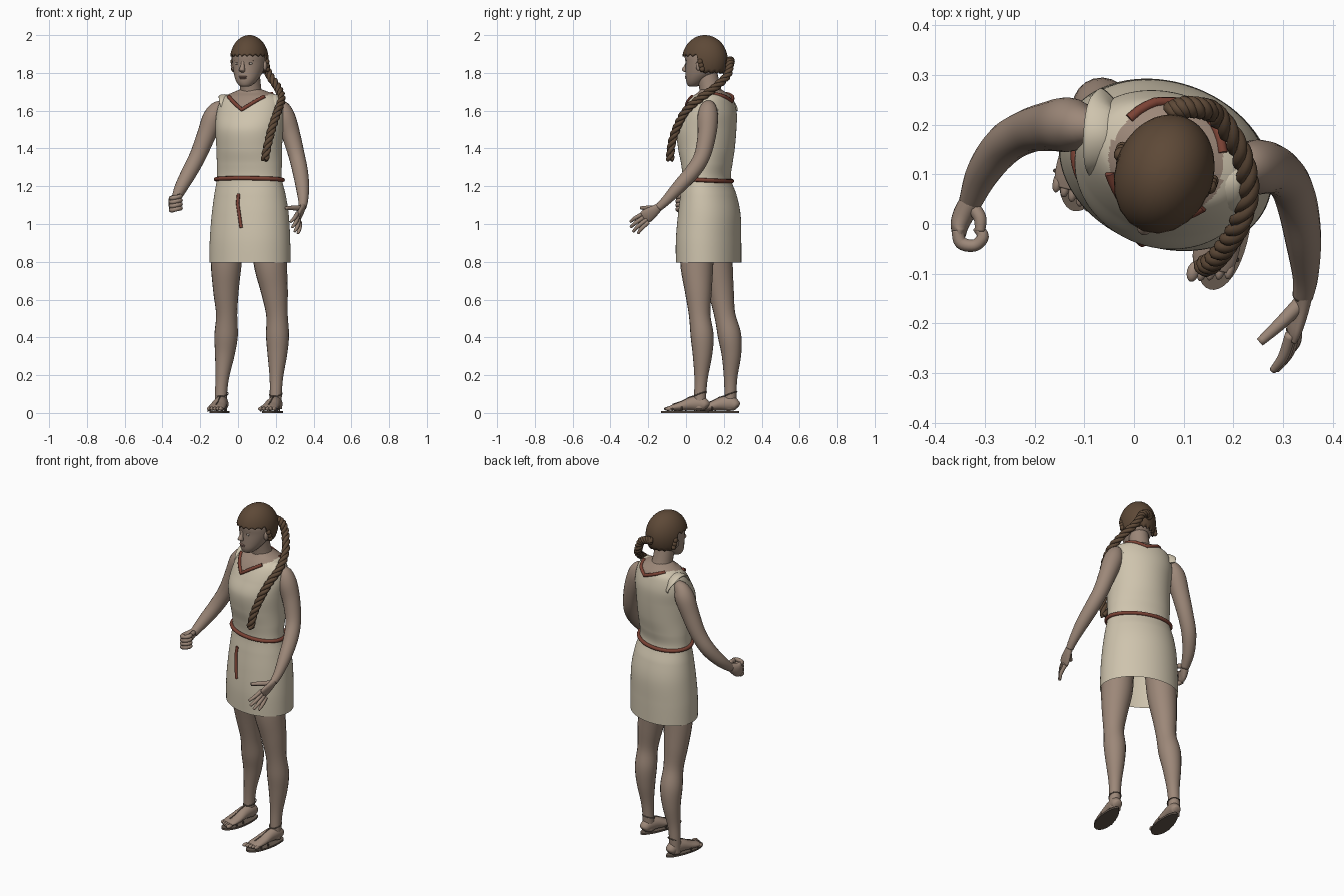
import bpy
import bmesh
from math import sin, cos, pi, radians, sqrt
from mathutils import Vector, Matrix

default_cube = bpy.data.objects.get("Cube")
if default_cube:
    bpy.data.objects.remove(default_cube, do_unlink=True)


def material(name, rgb):
    mat = bpy.data.materials.new(name)
    mat.use_nodes = True
    mat.diffuse_color = (*rgb, 1)
    shader = mat.node_tree.nodes["Principled BSDF"]
    shader.inputs["Base Color"].default_value = (*rgb, 1)
    shader.inputs["Roughness"].default_value = 0.8
    return mat


skin = material("skin", (0.335, 0.245, 0.19))
cloth = material("linen", (0.62, 0.55, 0.42))
trim = material("red cord", (0.2, 0.055, 0.035))
hair = material("brown hair", (0.11, 0.066, 0.038))
leather = material("sandal leather", (0.13, 0.098, 0.076))
white = material("eye white", (0.45, 0.4, 0.35))
iris = material("brown iris", (0.09, 0.065, 0.05))
lip = material("lips", (0.27, 0.165, 0.13))

UP = Vector((0, 0, 1))
YAW = -radians(20)
FRONT = Matrix.Rotation(YAW, 3, "Z") @ Vector((0, -1, 0))
SIDE = Matrix.Rotation(YAW, 3, "Z") @ Vector((1, 0, 0))


def body(u, v, z, origin=(0.06, 0.11, 0)):
    """Point from sideways, forward and height amounts in the turned body."""
    return Vector(origin) + SIDE * u + FRONT * v + UP * z


def finish(name, bm, mats):
    bmesh.ops.recalc_face_normals(bm, faces=bm.faces)
    for face in bm.faces:
        face.smooth = True
    mesh = bpy.data.meshes.new(name)
    bm.to_mesh(mesh)
    bm.free()
    for mat in mats:
        mesh.materials.append(mat)
    obj = bpy.data.objects.new(name, mesh)
    bpy.context.collection.objects.link(obj)
    return obj


def spline(rows, steps):
    """Smooth curve through rows of any width."""
    out = []
    for i in range(len(rows) - 1):
        a, b, c, d = (rows[max(0, min(len(rows) - 1, i + k))] for k in (-1, 0, 1, 2))
        for k in range(steps):
            t = k / steps
            out.append([q + t * (r - p + t * (2 * p - 5 * q + 4 * r - s + t * (3 * (q - r) + s - p))) / 2
                        for p, q, r, s in zip(a, b, c, d)])
    return out + [list(rows[-1])]


def loft(name, rows, mat, ref=FRONT, flat=False, segs=20, steps=5, caps=True, rule=None):
    """Skin of ellipses along rows of x, y, z, width radius, depth radius."""
    rows = spline([tuple(r) if len(r) == 5 else (*r, r[-1]) for r in rows], steps)
    pts = [Vector(r[:3]) for r in rows]
    bm, rings = bmesh.new(), []
    for i, row in enumerate(rows):
        along = UP if flat else (pts[min(i + 1, len(pts) - 1)] - pts[max(i - 1, 0)]).normalized()
        across = ref.cross(along).normalized()
        other = along.cross(across)
        rings.append([bm.verts.new(pts[i] + across * row[3] * cos(2 * pi * k / segs)
                                   + other * row[4] * sin(2 * pi * k / segs)) for k in range(segs)])
    for low, high in zip(rings, rings[1:]):
        for k in range(segs):
            n = (k + 1) % segs
            face = bm.faces.new((low[k], low[n], high[n], high[k]))
            if rule:
                face.material_index = rule(face.calc_center_median())
    if caps:
        bm.faces.new(rings[0])
        bm.faces.new(rings[-1])
    return finish(name, bm, mat if rule else [mat])


def cord(name, pts, radius, mat, closed=False):
    curve = bpy.data.curves.new(name, "CURVE")
    curve.dimensions = "3D"
    curve.bevel_depth, curve.bevel_resolution, curve.use_fill_caps = radius, 2, True
    line = curve.splines.new("POLY")
    line.points.add(len(pts) - 1)
    for p, co in zip(line.points, pts):
        p.co = (*co[:3], 1)
    line.use_cyclic_u = closed
    helper = bpy.data.objects.new(name, curve)
    mesh = bpy.data.meshes.new_from_object(helper)
    bpy.data.objects.remove(helper)
    bm = bmesh.new()
    bm.from_mesh(mesh)
    return finish(name, bm, [mat])


def blob(name, loc, size, mat, yaw=YAW):
    bm = bmesh.new()
    bmesh.ops.create_uvsphere(bm, u_segments=16, v_segments=10, radius=1)
    bmesh.ops.transform(bm, verts=bm.verts, matrix=Matrix.Translation(loc)
                        @ Matrix.Rotation(yaw, 4, "Z") @ Matrix.Diagonal((*size, 1)))
    return finish(name, bm, [mat])


# Tunic: forward shift, height, half width, half depth
TUNIC = [(-.01, .795, .22, .166), (-.01, .92, .218, .166), (-.014, 1.05, .209, .159),
         (-.01, 1.15, .195, .142), (0, 1.24, .178, .12), (0, 1.32, .177, .13), (.002, 1.4, .177, .146),
         (.002, 1.5, .182, .155), (-.014, 1.58, .184, .14), (-.024, 1.64, .172, .118),
         (-.03, 1.675, .148, .097), (-.03, 1.697, .1, .07), (-.02, 1.715, .05, .05)]


def on_tunic(u, z, sign=1, lift=.003):
    for low, high in zip(TUNIC, TUNIC[1:]):
        if low[1] <= z <= high[1]:
            t = (z - low[1]) / (high[1] - low[1])
            v, _, a, b = (p + t * (q - p) for p, q in zip(low, high))
            return body(u, v + sign * (b * sqrt(max(0, 1 - (u / a) ** 2)) + lift), z)


def neckline(u, front):
    return 1.605 + .7 * abs(u) if front else 1.65 + .4 * abs(u)


def bare(point):
    rel = point - body(0, -.02, 0)
    return int(point.z > min(1.692, neckline(rel.dot(SIDE), rel.dot(FRONT) > 0)))


loft("tunic", [(*body(0, v, z), a, b) for v, z, a, b in TUNIC], [cloth, skin],
     flat=True, segs=144, steps=16, caps=False, rule=bare)
for sign, name in ((1, "front_neck_trim"), (-1, "back_neck_trim")):
    cord(name, [on_tunic(k * .0125, neckline(k * .0125, sign > 0), sign) for k in range(-8, 9)], .01, trim)
loft("right_shoulder_strap", [(-.062, .1, 1.585, .026, .006), (-.07, .125, 1.65, .03, .008),
     (-.074, .18, 1.677, .028, .01), (-.066, .235, 1.655, .028, .008), (-.05, .255, 1.6, .026, .006)], cloth, UP)
loft("left_shoulder_strap", [(.192, .02, 1.575, .022, .006), (.19, .04, 1.645, .026, .008),
     (.19, .085, 1.677, .026, .01), (.199, .135, 1.655, .026, .008), (.2, .17, 1.6, .022, .006)], cloth, UP)

# Belt and its hanging end
belt_ring = [2 * pi * k / 60 for k in range(60)]
cord("belt", [body(.183 * cos(t), .126 * sin(t), 1.235 + .008 * sin(t)) for t in belt_ring], .011, trim, True)
cord("belt_end", [on_tunic(u, z) for u, z in ((-.012, 1.16), (-.015, 1.11), (-.007, 1.07), (.01, .98))], .009, trim)

# Neck and head
loft("neck", [(*body(0, -.03, 1.66), .068), (*body(0, -.02, 1.71), .057), (*body(0, 0, 1.8), .055)], skin)
HEAD = (.06, .1, 0)
face_rows = [(.068, 1.727, .014, .012), (.062, 1.734, .034, .032), (.045, 1.76, .056, .058), (.02, 1.8, .075, .084),
             (.004, 1.85, .087, .1), (.002, 1.9, .088, .108), (0, 1.95, .07, .09), (0, 1.985, .03, .04)]
loft("head", [(*body(0, v, z, HEAD), a, b) for v, z, a, b in face_rows], skin, flat=True, segs=32)
loft("nose", [(*body(0, v, z, HEAD), w, d) for v, z, w, d in
     ((.1, 1.862, .008, .005), (.106, 1.84, .01, .009), (.112, 1.82, .015, .017),
      (.11, 1.81, .016, .014), (.102, 1.803, .008, .006))], skin, flat=True, segs=12)
blob("upper_lip", body(0, .101, 1.78, HEAD), (.024, .009, .005), lip)
blob("lower_lip", body(0, .1, 1.772, HEAD), (.02, .009, .006), lip)
for s, side in ((1, "left"), (-1, "right")):
    blob(side + "_eye", body(s * .035, .09, 1.85, HEAD), (.015, .007, .0065), white, YAW + s * .25)
    blob(side + "_iris", body(s * .034, .0945, 1.85, HEAD), (.0055, .0035, .0055), iris, YAW + s * .25)
    cord(side + "_brow", [body(s * u, v, z, HEAD) for u, v, z in
         ((.015, .102, 1.867), (.034, .096, 1.872), (.053, .084, 1.866))], .0025, hair)
    blob(side + "_ear", body(s * .09, .004, 1.838, HEAD), (.01, .014, .026), skin)
    for k in range(3):
        blob(f"{side}_ear_lock_{k}", body(s * .097, -.008 - k * .006, 1.86 - k * .02, HEAD), (.012, .014, .015), hair)

# Hair cap with a scalloped edge, cut straight down in front of the ears
bm, rings, segs = bmesh.new(), [], 160
for row in range(17):
    ring = []
    for k in range(segs):
        angle = 2 * pi * k / segs
        t = max(0, min(1, (cos(angle) + .1) / .2))
        hem = 1.795 + .093 * t * t * (3 - 2 * t) + .009 * abs(sin(angle * 10))
        z = hem + (1.9995 - hem) * sin(pi / 2 * row / 16)
        size = sqrt(max(.0001, 1 - ((z - 1.87) / (.13 if z > 1.87 else .14)) ** 2))
        ring.append(bm.verts.new(body(.099 * size * sin(angle), .123 * size * cos(angle), z, HEAD)))
    rings.append(ring)
for low, high in zip(rings, rings[1:]):
    for k in range(segs):
        bm.faces.new((low[k], low[(k + 1) % segs], high[(k + 1) % segs], high[k]))
bm.faces.new(rings[-1])
cap = finish("hair_cap", bm, [hair])
shell = cap.modifiers.new("thickness", "SOLIDIFY")
shell.thickness = .012

# Braid of three twisted strands
braid = [Vector(p) for p in spline([(.075, .225, 1.86), (.1, .235, 1.865), (.138, .232, 1.845), (.168, .217, 1.785),
         (.212, .15, 1.72), (.23, .07, 1.662), (.212, 0, 1.6), (.185, -.045, 1.52), (.16, -.075, 1.43), (.142, -.085, 1.34)], 18)]
for strand in range(3):
    pts = []
    for i, p in enumerate(braid):
        along = (braid[min(i + 1, len(braid) - 1)] - braid[max(i - 1, 0)]).normalized()
        across = Vector((1, 1, 0)).cross(along).normalized()
        turn = 2 * pi * (strand / 3 + 8 * i / len(braid))
        pts.append(p + .011 * (across * cos(turn) + along.cross(across) * sin(turn)))
    cord(f"braid_strand_{strand}", pts, .012, hair)

# Arms
loft("right_arm", [(-.075, .195, 1.63, .025), (-.108, .198, 1.608, .043), (-.133, .2, 1.56, .055),
     (-.168, .197, 1.47, .05), (-.213, .187, 1.36, .044), (-.26, .16, 1.27, .041), (-.303, .105, 1.19, .034),
     (-.33, .042, 1.13, .023)], skin)
loft("left_arm", [(.195, .12, 1.63, .025), (.228, .118, 1.612, .045), (.25, .115, 1.56, .055), (.281, .11, 1.47, .049),
     (.311, .085, 1.36, .043), (.329, .037, 1.28, .041), (.341, -.035, 1.2, .036), (.345, -.105, 1.125, .026),
     (.34, -.145, 1.087, .021)], skin)

# Closed right hand
loft("right_palm", [(-.325, .052, 1.142, .021), (-.34, .025, 1.122, .022, .032), (-.35, 0, 1.11, .019, .042),
     (-.352, -.025, 1.108, .013, .04)], skin, UP)
for k in range(4):
    z = 1.137 - k * .021
    loft(f"right_finger_{k}", [(-.355, -.012, z, .012), (-.348, -.038, z, .013), (-.32, -.043, z + .006, .012),
         (-.304, -.025, z + .01, .012), (-.316, -.006, z + .008, .01)], skin, UP, segs=10)
loft("right_thumb", [(-.325, .035, 1.138, .014), (-.31, .012, 1.148, .013), (-.31, -.015, 1.15, .01)], skin, UP, segs=10)

# Open left hand
loft("left_palm", [(.342, -.135, 1.097, .019), (.337, -.165, 1.073, .016, .028), (.325, -.2, 1.048, .015, .037),
     (.318, -.222, 1.034, .011, .035)], skin, Vector((.3, -1, 1.6)))
for k, tip in enumerate(((.279, -.295, 1.012), (.287, -.293, .983), (.3, -.28, .96), (.317, -.255, .95))):
    base = Vector((.315 + k * .004, -.222 + k * .008, 1.058 - k * .016))
    mid = base.lerp(Vector(tip), .55) + Vector((.005, -.005, 0))
    loft(f"left_finger_{k}", [(*base, .011), (*mid, .0105), (*tip, .007)], skin, UP, segs=10)
loft("left_thumb", [(.335, -.16, 1.082, .016), (.295, -.2, 1.085, .013), (.253, -.238, 1.085, .009)], skin, UP, segs=10)

# Legs
loft("left_leg", [(.16, .06, .98, .085), (.17, .057, .8, .088), (.192, .065, .65, .072), (.206, .072, .52, .057),
     (.209, .085, .41, .061), (.208, .087, .31, .052), (.203, .08, .19, .036), (.2, .075, .1, .032), (.2, .073, .02, .032)], skin)
loft("right_leg", [(-.05, .16, .98, .085), (-.062, .165, .8, .082), (-.064, .185, .65, .068), (-.06, .205, .52, .056),
     (-.063, .23, .41, .062), (-.07, .24, .31, .052), (-.083, .236, .19, .036), (-.09, .235, .1, .032),
     (-.09, .233, .02, .032)], skin)


# Feet and sandals
def foot(side, s, x, y, yaw):
    turn = Matrix.Rotation(-yaw, 3, "Z")

    def at(u, d, z):
        return Vector((x, y, z)) + turn @ Vector((u * s, -d, 0))

    loft(side + "_foot", [(*at(0, d, z), w, h) for d, z, w, h in
         ((-.042, .034, .014, .014), (-.032, .04, .028, .028), (0, .05, .034, .04), (.05, .048, .038, .035),
          (.1, .036, .044, .025), (.145, .028, .045, .017), (.17, .024, .038, .011))], skin, UP)
    for k in range(5):
        blob(f"{side}_toe_{k}", at(-.034 + k * .0175, .186 - k * .006, .022),
             (.0125 if k == 0 else .0095, .021, .011), skin, -yaw)
    # Thin sole, wider at the ball of the foot
    bm = bmesh.new()
    rim = [(2 * pi * k / 40) for k in range(40)]
    base = bm.faces.new([bm.verts.new(at(.008 * s + (.047 + .009 * sin(t)) * cos(t), .082 + .13 * sin(t), 0)) for t in rim])
    top = bmesh.ops.extrude_face_region(bm, geom=[base])["geom"]
    bmesh.ops.translate(bm, verts=[v for v in top if isinstance(v, bmesh.types.BMVert)], vec=(0, 0, .01))
    sole = finish(side + "_sole", bm, [leather])
    for poly in sole.data.polygons:
        poly.use_smooth = False
    # Straps over the foot and round the ankle
    for n, (d, w, h) in enumerate(((.14, .046, .036), (.09, .044, .056))):
        cord(f"{side}_strap_{n}", [at(w * cos(pi * k / 12), d, .008 + h * sin(pi * k / 12)) for k in range(13)], .004, leather)
    cord(side + "_ankle_strap", [at(.033 * cos(t), .034 * sin(t), .1 - .012 * sin(t)) for t in rim], .003, leather, True)
    cord(side + "_center_strap", [at(0, d, z) for d, z in ((.034, .09), (.06, .082), (.1, .061), (.15, .045))], .0035, leather)


foot("left", 1, .2, .075, radians(15))
foot("right", -1, -.085, .235, radians(12))
